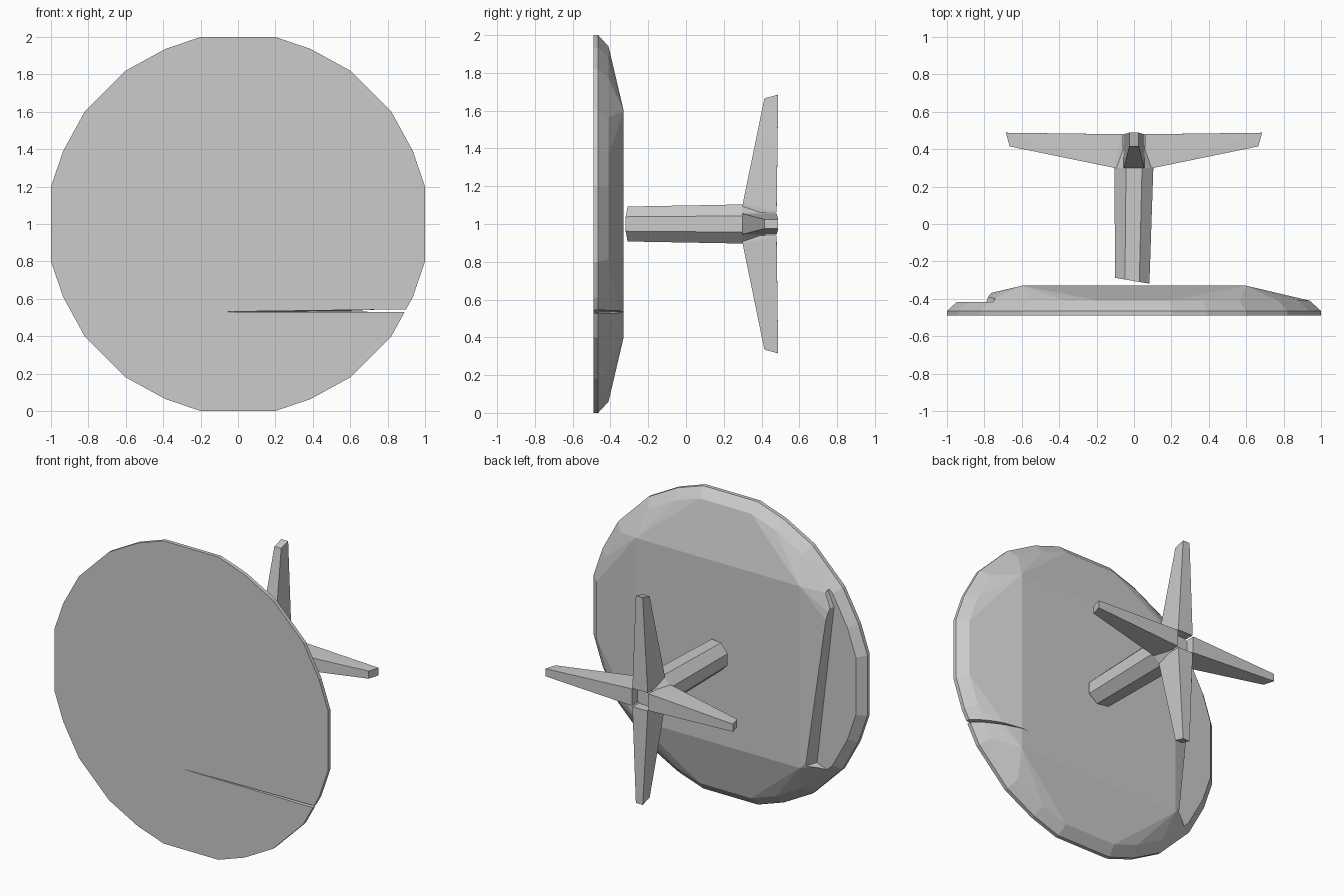
import bpy, bmesh, math
from mathutils import Vector, Matrix

if "Cube" in bpy.data.objects:
    bpy.data.objects.remove(bpy.data.objects["Cube"])


def finish(bm, name):
    bmesh.ops.recalc_face_normals(bm, faces=bm.faces)
    me = bpy.data.meshes.new(name)
    bm.to_mesh(me)
    bm.free()
    ob = bpy.data.objects.new(name, me)
    bpy.context.collection.objects.link(ob)
    return ob


def hull(points, name):
    bm = bmesh.new()
    for p in points:
        bm.verts.new(p)
    res = bmesh.ops.convex_hull(bm, input=bm.verts)
    loose = [v for v in bm.verts if not v.link_faces]
    bmesh.ops.delete(bm, geom=loose, context='VERTS')
    bmesh.ops.dissolve_limit(bm, angle_limit=0.01, verts=bm.verts, edges=bm.edges)
    return finish(bm, name)


def cut(ob, cutter):
    m = ob.modifiers.new("cut", 'BOOLEAN')
    m.operation = 'DIFFERENCE'
    m.solver = 'EXACT'
    m.object = cutter
    cutter.hide_render = True
    cutter.hide_set(True)


# Faceted disc: mirrored rim outline with a square raised back
quarter = [(.2, 1), (.39, .935), (.6, .82), (.82, .6), (.935, .39), (1, .2)]
rim = [(sx * x, sz * z) for x, z in quarter for sx in (-1, 1) for sz in (-1, 1)]
pts = []
for scale, y in ((1, -.49), (1, -.465), (.94, -.41)):
    pts += [(x * scale, y, 1 + z * scale) for x, z in rim]
pts += [(x, -.33, 1 + z) for x in (-.6, .6) for z in (-.6, .6)]
disc = hull(pts, "disc")

# Shallow recess broken out of one side of the disc back
recess = [(-.605, .42), (-.73, 1.48), (-.745, 1.58), (-.83, 1.68), (-1.1, 1.68),
          (-1.1, .30), (-.86, .35)]
bm = bmesh.new()
low = [bm.verts.new((x - (.06 if i in (0, 1) else 0), -.418, z)) for i, (x, z) in enumerate(recess)]
top = [bm.verts.new((x, -.25, z)) for x, z in recess]
bm.faces.new(low)
bm.faces.new(top)
for i in range(len(recess)):
    j = (i + 1) % len(recess)
    bm.faces.new((low[i], low[j], top[j], top[i]))
bmesh.ops.triangulate(bm, faces=bm.faces)
cut(disc, finish(bm, "recess_cutter"))

# Thin wedge-shaped crack running in from the rim
crack = hull([(-.17, -.52, .53), (.62, -.31, .535)] +
             [(1.05, y, z) for y in (-.52, -.31) for z in (.529, .546)], "crack_cutter")
cut(disc, crack)

# Eight-sided shaft with a slanted end, narrowing into the hub
bm = bmesh.new()
rings = []
for y, r, slope, shift in ((-.305, .1, -.17, -.01), (.30, .112, 0, 0), (.42, .08, 0, 0)):
    ring = []
    for i in range(8):
        a = math.radians(22.5 + 45 * i)
        x = shift + r * math.cos(a)
        ring.append(bm.verts.new((x, y + slope * x, 1 + r * math.sin(a))))
    rings.append(ring)
bm.faces.new(rings[0])
bm.faces.new(rings[-1])
for a, b in zip(rings, rings[1:]):
    for i in range(8):
        j = (i + 1) % 8
        bm.faces.new((a[i], a[j], b[j], b[i]))
finish(bm, "shaft")

# Four tapered fins around the hub: (radius, y, half width)
section = [(.06, .30, .05), (.105, .30, .055), (.06, .48, .055), (.08, .48, .055),
           (.665, .415, .025), (.685, .488, .025)]
for k in range(4):
    rot = Matrix.Rotation(k * math.pi / 2, 4, 'Y')
    hull([rot @ Vector((s * w, y, r)) + Vector((0, 0, 1))
          for r, y, w in section for s in (-1, 1)], "fin_%d" % (k + 1))
